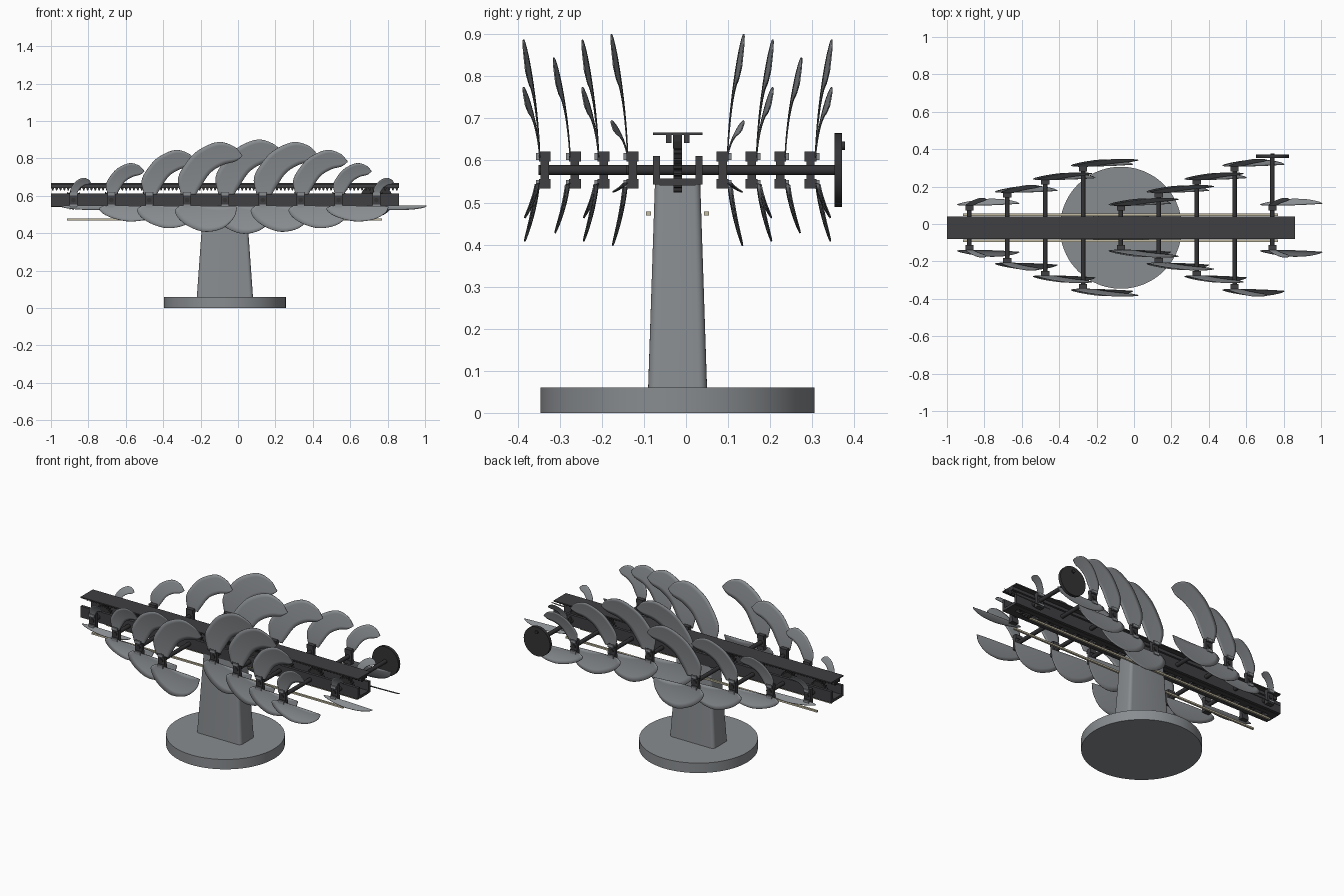
import bpy, bmesh, math
from mathutils import Vector

if "Cube" in bpy.data.objects:
    bpy.data.objects.remove(bpy.data.objects["Cube"], do_unlink=True)


def make_material(name, rgb):
    m = bpy.data.materials.new(name)
    m.use_nodes = True
    m.diffuse_color = (*rgb, 1)
    m.node_tree.nodes["Principled BSDF"].inputs["Base Color"].default_value = (*rgb, 1)
    return m


GREY = make_material("satin grey", (0.25, 0.265, 0.28))
DARK = make_material("dark grey", (0.05, 0.05, 0.055))
BLACK = make_material("charcoal", (0.033, 0.033, 0.036))
BEIGE = make_material("beige", (0.55, 0.5, 0.36))

MID = -0.02       # centre line of the mechanism in y
AXLE_Z = 0.577    # height of all shafts
LEFT, RIGHT = -1.0, 0.86


def finish(name, bm, mat, smooth=False):
    bmesh.ops.recalc_face_normals(bm, faces=bm.faces)
    mesh = bpy.data.meshes.new(name)
    bm.to_mesh(mesh)
    bm.free()
    mesh.materials.append(mat)
    obj = bpy.data.objects.new(name, mesh)
    bpy.context.collection.objects.link(obj)
    if smooth:
        bpy.context.view_layer.objects.active = obj
        bpy.ops.object.select_all(action="DESELECT")
        obj.select_set(True)
        bpy.ops.object.shade_smooth_by_angle(angle=math.radians(35))
    return obj


def add_box(bm, x0, x1, y0, y1, z0, z1):
    verts = bmesh.ops.create_cube(bm, size=1)["verts"]
    for v in verts:
        v.co = Vector(((x0 + x1) / 2 + v.co.x * (x1 - x0),
                       (y0 + y1) / 2 + v.co.y * (y1 - y0),
                       (z0 + z1) / 2 + v.co.z * (z1 - z0)))


def box(name, mat, *bounds):
    bm = bmesh.new()
    add_box(bm, *bounds)
    return finish(name, bm, mat)


def extrude_y(name, mat, outline, y0, y1, smooth=False):
    """Extrude an (x, z) outline from y0 to y1."""
    bm = bmesh.new()
    face = bm.faces.new([bm.verts.new((x, y0, z)) for x, z in outline])
    grown = bmesh.ops.extrude_face_region(bm, geom=[face])["geom"]
    moved = [g for g in grown if isinstance(g, bmesh.types.BMVert)]
    bmesh.ops.translate(bm, verts=moved, vec=(0, y1 - y0, 0))
    return finish(name, bm, mat, smooth)


def circle(x, z, r, n=24):
    return [(x + r * math.cos(math.tau * i / n), z + r * math.sin(math.tau * i / n)) for i in range(n)]


def rod(name, mat, x, z, r, y0, y1, n=24):
    return extrude_y(name, mat, circle(x, z, r, n), y0, y1, True)


def spline(points, count):
    """Sample a smooth curve through the points."""
    p = [Vector(q) for q in points]
    p = [2 * p[0] - p[1]] + p + [2 * p[-1] - p[-2]]
    out = []
    for i in range(count + 1):
        u = i / count * (len(p) - 3)
        k = min(int(u), len(p) - 4)
        t = u - k
        a, b, c, d = p[k:k + 4]
        out.append(0.5 * (2 * b + (c - a) * t + (2 * a - 5 * b + 4 * c - d) * t * t
                          + (3 * b - a - 3 * c + d) * t ** 3))
    return out


# Blade edges, measured from the shaft: both rails run from hub to tip
UPPER = ([(-.035, .03), (-.05, .12), (-.01, .2), (.06, .275), (.17, .323), (.26, .3), (.31, .25)],
         [(.05, .03), (.075, .07), (.13, .15), (.2, .195), (.27, .215), (.308, .243)])
LOWER = ([(-.04, -.03), (-.065, -.06), (-.04, -.11), (.02, -.155), (.1, -.18), (.19, -.16), (.25, -.1), (.268, -.04)],
         [(.05, -.03), (.12, -.032), (.2, -.034), (.265, -.036)])


def blade(name, rails, shaft_x, y, side, scale_x, scale_z):
    """Cupped fin lofted between two rails, bulging outward towards its tip."""
    along, across = 28, 6
    outer, inner = (spline(r, along) for r in rails)
    reach = max(abs(p.y) for p in outer)
    bm = bmesh.new()
    rows = []
    for a, b in zip(outer, inner):
        row = []
        for j in range(across + 1):
            p = a.lerp(b, j / across)
            cup = 0.035 * (abs(p.y) / reach) ** 1.8 + 0.012 * (p.x / 0.3) ** 2
            sign = 1 if p.y > 0 else -1
            z = sign * (0.03 + (abs(p.y) - 0.03) * scale_z)
            row.append(bm.verts.new((shaft_x + p.x * scale_x, y + side * cup, AXLE_Z + z)))
        rows.append(row)
    for r, s in zip(rows, rows[1:]):
        for j in range(across):
            bm.faces.new((r[j], r[j + 1], s[j + 1], s[j]))
    obj = finish(name, bm, GREY, True)
    mod = obj.modifiers.new("thickness", "SOLIDIFY")
    mod.thickness = 0.003
    mod.offset = 0


# Round base and tapered column
bm = bmesh.new()
bmesh.ops.create_cone(bm, cap_ends=True, segments=96, radius1=0.326, radius2=0.326, depth=0.06)
bmesh.ops.translate(bm, verts=bm.verts, vec=(-0.07, MID, 0.03))
finish("base", bm, GREY, True)

bm = bmesh.new()
add_box(bm, -0.15, 0.15, -0.07, 0.07, 0.06, 0.545)
uprights = [e for e in bm.edges if abs(e.verts[0].co.z - e.verts[1].co.z) > 0.1]
bmesh.ops.bevel(bm, geom=uprights, offset=0.02, segments=5, affect="EDGES", profile=0.5)
for v in bm.verts:
    taper = 0.77 if v.co.z > 0.3 else 1
    v.co = Vector((v.co.x * taper - 0.07, v.co.y * taper + MID, v.co.z))
finish("column", bm, GREY, True)

# Channel beam: two walls, slotted floor with cross ties
bm = bmesh.new()
for s in (-1, 1):
    add_box(bm, LEFT, RIGHT, *sorted((MID + s * 0.042, MID + s * 0.059)), 0.543, 0.611)
    add_box(bm, LEFT, RIGHT, *sorted((MID + s * 0.014, MID + s * 0.043)), 0.541, 0.557)
shafts = [-0.88 + 0.2025 * i for i in range(9)]
ties = [LEFT + 0.025] + [x + 0.1 for x in shafts[:-1]] + [RIGHT - 0.025]
for x in ties:
    add_box(bm, x - 0.025, x + 0.025, MID - 0.015, MID + 0.015, 0.541, 0.557)
finish("channel_beam", bm, DARK)

# Sliding top plate with guides and toothed rack
box("slide_plate", DARK, LEFT, RIGHT, MID - 0.059, MID + 0.059, 0.66, 0.667)
for s, label in ((-1, "front"), (1, "back")):
    box(label + "_guide", DARK, LEFT, RIGHT, *sorted((MID + s * 0.015, MID + s * 0.028)), 0.642, 0.661)
teeth, pitch = 90, (RIGHT - LEFT) / 90
profile = [(RIGHT, 0.661), (LEFT, 0.661)]
for i in range(teeth):
    x = LEFT + i * pitch
    profile += [(x + pitch * f, z) for f, z in ((0.05, 0.645), (0.35, 0.628), (0.6, 0.628), (0.9, 0.645))]
extrude_y("rack", BLACK, profile, MID - 0.011, MID + 0.011)

# Thin side rails
for s, label in ((-1, "front"), (1, "back")):
    y = MID + s * 0.069
    box(label + "_rail", BEIGE, -0.915, 0.77, y - 0.006, y + 0.006, 0.469, 0.479)

# Shafts with pinions, hubs and paired blades
offsets = (0.107, 0.176, 0.244, 0.316)
upper_scale = (0.3, 0.57, 0.81, 0.955, 1)
lower_scale = (0.15, 0.56, 0.8, 0.93, 1)
for i, x in enumerate(shafts):
    reach = offsets[i % 4]
    step = min(i, 8 - i)
    tail = 0.375 if i == 8 else reach + 0.015
    rod(f"shaft_{i}", BLACK, x, AXLE_Z, 0.012, MID - reach - 0.015, MID + tail)

    gear = []
    for t in range(18):
        for f, r in ((0, 0.042), (0.3, 0.053), (0.55, 0.053), (0.85, 0.042)):
            a = math.tau * (t + f) / 18
            gear.append((x + r * math.cos(a), AXLE_Z + r * math.sin(a)))
    extrude_y(f"pinion_{i}", BLACK, gear, MID - 0.01, MID + 0.01)

    for side, label in ((-1, "front"), (1, "back")):
        y = MID + side * reach
        bm = bmesh.new()
        add_box(bm, x - 0.022, x + 0.022, y - 0.010, y + 0.010, 0.55, 0.605)
        for z0, z1 in ((0.533, 0.556), (0.598, 0.621)):
            add_box(bm, x - 0.022, x + 0.022, y - 0.014, y + 0.014, z0, z1)
        finish(f"{label}_hub_{i}", bm, DARK)
        # Clamp tabs that hold the blade roots
        bm = bmesh.new()
        for z0, z1 in ((0.536, 0.553), (0.601, 0.618)):
            add_box(bm, x - 0.018, x + 0.018, *sorted((y + side * 0.013, y + side * 0.021)), z0, z1)
        finish(f"{label}_tabs_{i}", bm, GREY)
        root = y + side * 0.011
        k = upper_scale[step]
        blade(f"{label}_upper_blade_{i}", UPPER, x, root, side, k, k)
        blade(f"{label}_lower_blade_{i}", LOWER, x, root, side, 1, lower_scale[step])

# Hand wheel on the last shaft
rod("hand_wheel", BLACK, shafts[-1], AXLE_Z, 0.088, 0.353, 0.371, 48)
rod("wheel_knob", BLACK, shafts[-1], 0.635, 0.01, 0.37, 0.378)
